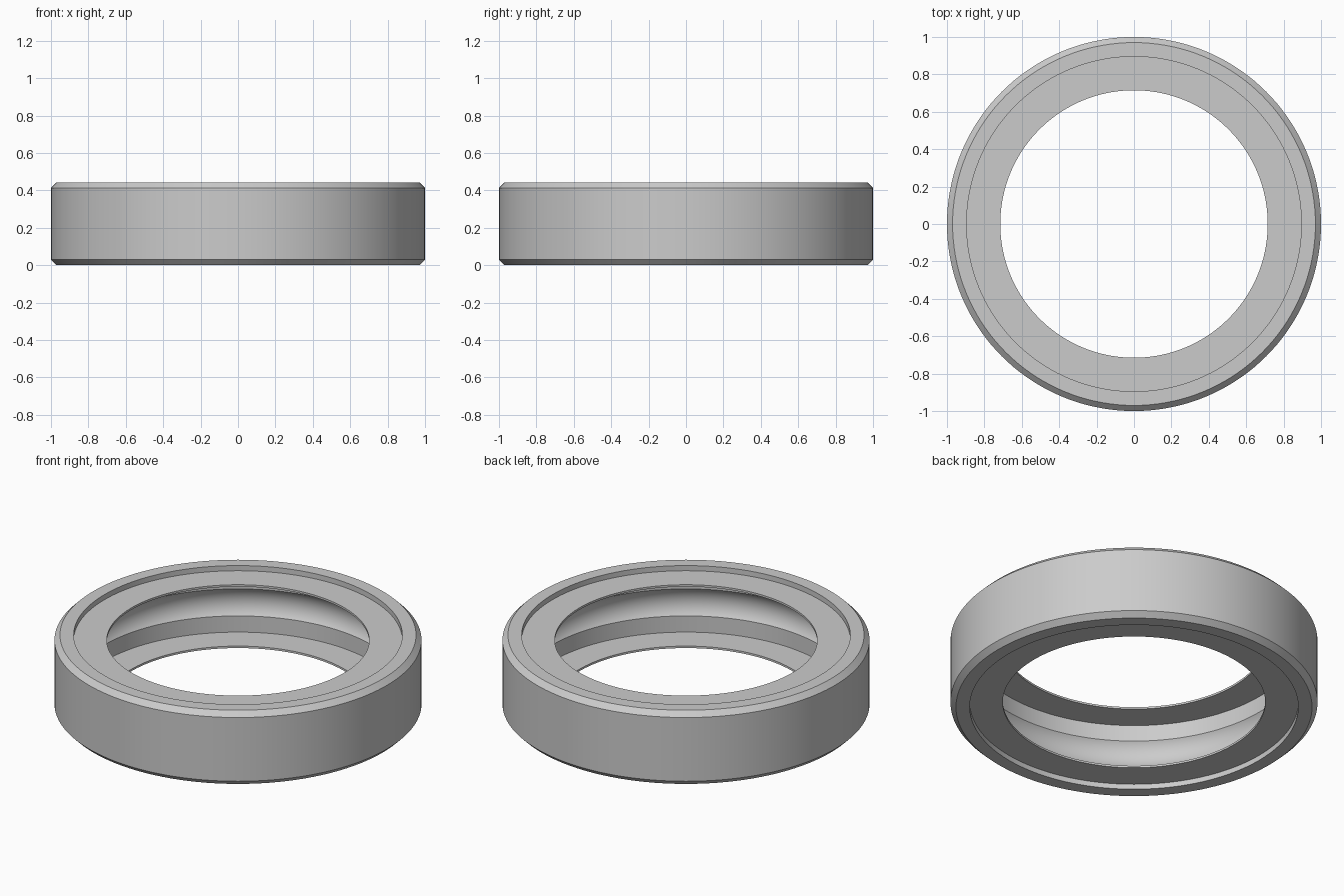
import bpy
import bmesh
from math import asin, cos, pi, radians, sin

cube = bpy.data.objects.get("Cube")
if cube:
    bpy.data.objects.remove(cube, do_unlink=True)

HEIGHT = 0.443
MID = HEIGHT / 2
OUTER = 1.0
BORE = 0.895
CHAMFER = 0.03
SEGMENTS = 144

# Single steel colour
steel = bpy.data.materials.new("steel_grey")
steel.use_nodes = True
colour = (0.6, 0.6, 0.6, 1)
steel.diffuse_color = colour
steel.node_tree.nodes["Principled BSDF"].inputs["Base Color"].default_value = colour


def lathe(name, profile):
    """Revolve a closed (radius, height) outline around z."""
    bm = bmesh.new()
    rings = []
    for i in range(SEGMENTS):
        a = 2 * pi * i / SEGMENTS
        rings.append([bm.verts.new((r * cos(a), r * sin(a), z)) for r, z in profile])
    for i, ring in enumerate(rings):
        following = rings[(i + 1) % SEGMENTS]
        for j in range(len(profile)):
            k = (j + 1) % len(profile)
            bm.faces.new((ring[j], following[j], following[k], ring[k]))
    bmesh.ops.recalc_face_normals(bm, faces=bm.faces)
    mesh = bpy.data.meshes.new(name)
    bm.to_mesh(mesh)
    bm.free()
    mesh.materials.append(steel)
    obj = bpy.data.objects.new(name, mesh)
    bpy.context.collection.objects.link(obj)
    bpy.ops.object.select_all(action="DESELECT")
    obj.select_set(True)
    bpy.context.view_layer.objects.active = obj
    bpy.ops.object.shade_smooth_by_angle(angle=radians(25))
    return obj


# Outer ring: chamfered rim outside, arc-shaped ball groove inside
GROOVE_RADIUS, GROOVE_HALF, STEPS = 0.13, 0.081, 16
sweep = asin(GROOVE_HALF / GROOVE_RADIUS)
centre = BORE - GROOVE_RADIUS * cos(sweep)
groove = []
for i in range(STEPS + 1):
    a = sweep * (1 - 2 * i / STEPS)
    groove.append((centre + GROOVE_RADIUS * cos(a), MID + GROOVE_RADIUS * sin(a)))

lathe("outer_ring", [
    (BORE, 0), (OUTER - CHAMFER, 0), (OUTER, CHAMFER),
    (OUTER, HEIGHT - CHAMFER), (OUTER - CHAMFER, HEIGHT), (BORE, HEIGHT),
] + groove)

# Thin annular shields, recessed at both ends
SHIELD_INNER, RECESS, THICKNESS = 0.715, 0.031, 0.012
for name, low in (("bottom_shield", RECESS),
                  ("top_shield", HEIGHT - RECESS - THICKNESS)):
    high = low + THICKNESS
    lathe(name, [(SHIELD_INNER, low), (BORE, low), (BORE, high), (SHIELD_INNER, high)])
